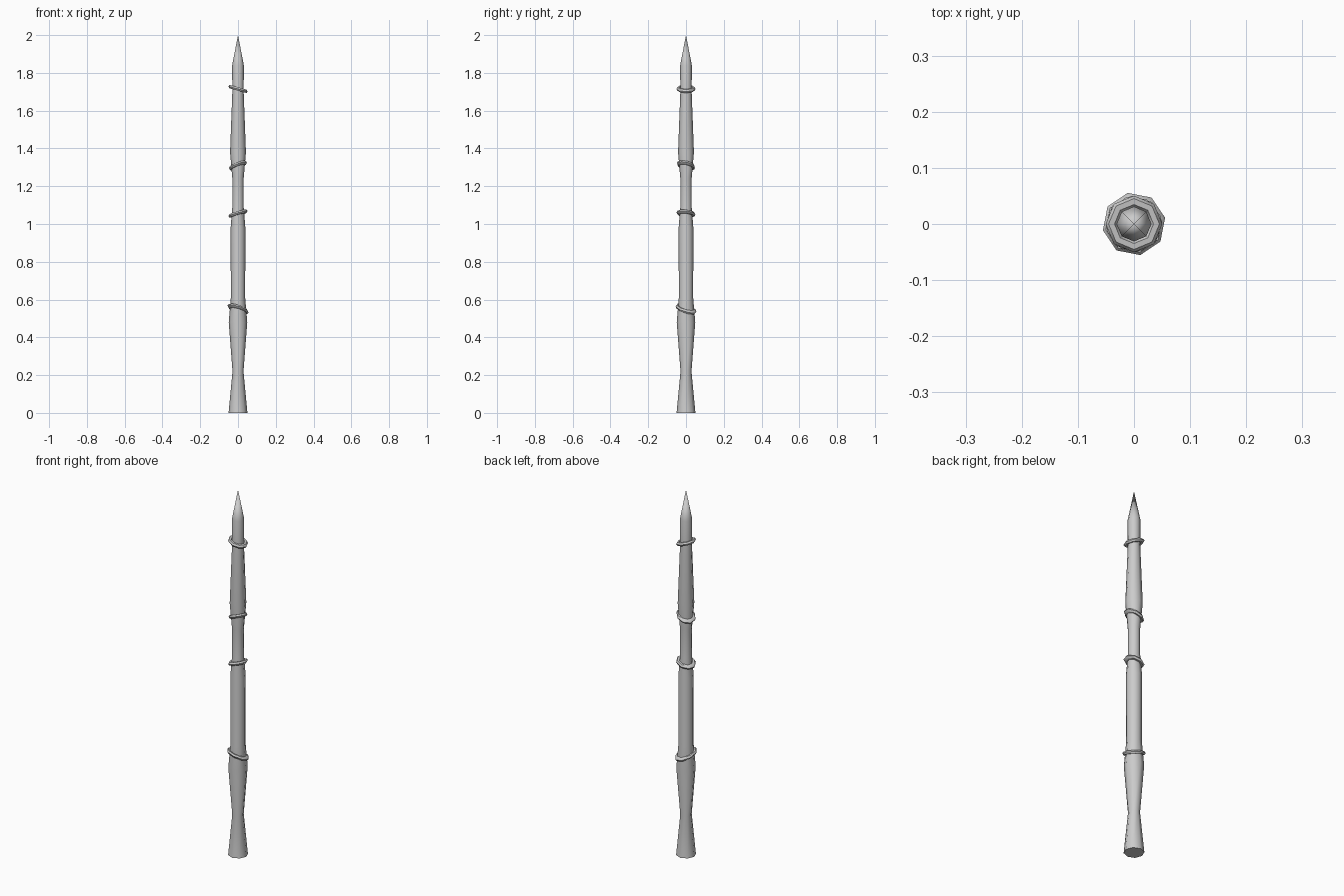
import bpy, bmesh, math
from mathutils import Vector

if "Cube" in bpy.data.objects:
    bpy.data.objects.remove(bpy.data.objects["Cube"])

SIDES = 8

def make_object(name, bm):
    bmesh.ops.recalc_face_normals(bm, faces=bm.faces)
    mesh = bpy.data.meshes.new(name)
    bm.to_mesh(mesh)
    bm.free()
    obj = bpy.data.objects.new(name, mesh)
    bpy.context.collection.objects.link(obj)
    bpy.ops.object.select_all(action='DESELECT')
    obj.select_set(True)
    bpy.context.view_layer.objects.active = obj
    bpy.ops.object.shade_smooth_by_angle(angle=math.radians(50))
    return obj

# Turned shaft: (radius, height) profile, with a pointed end
profile = [(0.050, 0), (0.029, 0.22), (0.049, 0.48), (0.038, 0.61), (0.039, 0.98),
           (0.030, 1.09), (0.030, 1.24), (0.042, 1.38), (0.030, 1.70), (0.031, 1.84)]
bm = bmesh.new()
rings = [[bm.verts.new((r * math.cos(i * math.tau / SIDES), r * math.sin(i * math.tau / SIDES), z))
          for i in range(SIDES)] for r, z in profile]
tip = bm.verts.new((0, 0, 2))
bm.faces.new(rings[0])
for a, b in zip(rings, rings[1:]):
    for i in range(SIDES):
        j = (i + 1) % SIDES
        bm.faces.new((a[i], a[j], b[j], b[i]))
for i in range(SIDES):
    bm.faces.new((rings[-1][i], rings[-1][(i + 1) % SIDES], tip))
make_object("shaft", bm)

# Tilted cord bands: height, ring radius, slope along x, slope along y, twist
def band(name, z, radius, sx, sy, twist, thick=0.0105, sections=6):
    bm = bmesh.new()
    loops = []
    for i in range(SIDES):
        a = math.tau * i / SIDES + twist
        loop = []
        for k in range(sections):
            b = math.tau * k / sections
            r = radius + thick * math.cos(b)
            x, y = r * math.cos(a), r * math.sin(a)
            loop.append(bm.verts.new((x, y, z + sx * x + sy * y + thick * math.sin(b))))
        loops.append(loop)
    for i in range(SIDES):
        p, q = loops[i], loops[(i + 1) % SIDES]
        for k in range(sections):
            m = (k + 1) % sections
            bm.faces.new((p[k], q[k], q[m], p[m]))
    make_object(name, bm)

bands = [(0.55, 0.046, -0.28, -0.28, 0.2), (1.055, 0.040, 0.28, -0.10, 0.1),
         (1.31, 0.039, 0.36, -0.20, 0.3), (1.715, 0.040, -0.28, 0.0, 0.0)]
for n, args in enumerate(bands, 1):
    band(f"cord_band_{n}", *args)
